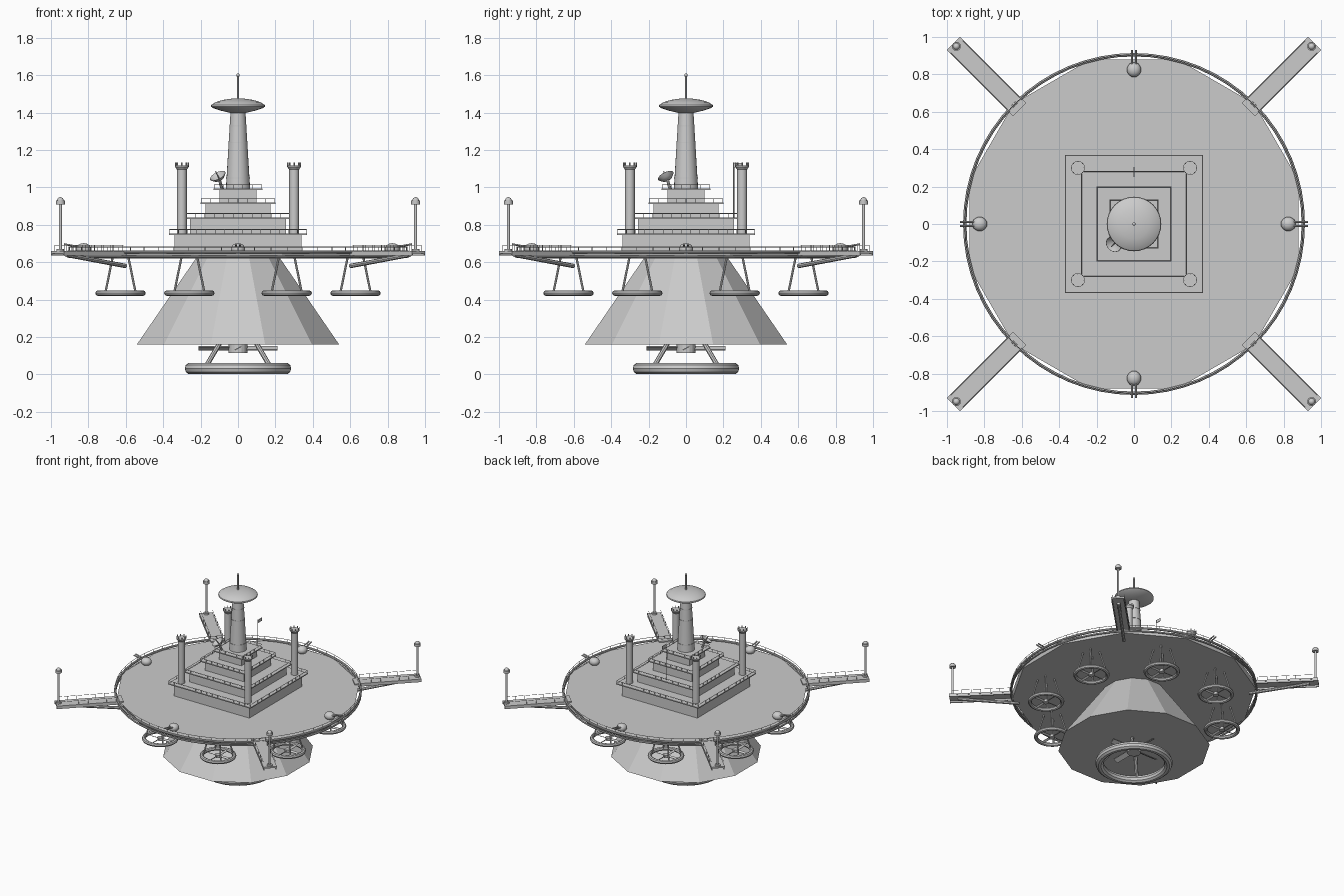
import bpy, bmesh, math
from math import pi, cos, sin
from mathutils import Vector, Matrix

cube = bpy.data.objects.get("Cube")
if cube:
    bpy.data.objects.remove(cube, do_unlink=True)

grey = bpy.data.materials.new("hull grey")
grey.use_nodes = True
COLOUR = (0.6, 0.6, 0.6, 1)
grey.diffuse_color = COLOUR
grey.node_tree.nodes["Principled BSDF"].inputs["Base Color"].default_value = COLOUR


def finish(name, bm, smooth=False):
    me = bpy.data.meshes.new(name)
    bmesh.ops.recalc_face_normals(bm, faces=bm.faces)
    bm.to_mesh(me)
    bm.free()
    ob = bpy.data.objects.new(name, me)
    bpy.context.collection.objects.link(ob)
    me.materials.append(grey)
    if smooth:
        bpy.ops.object.select_all(action='DESELECT')
        ob.select_set(True)
        bpy.context.view_layer.objects.active = ob
        bpy.ops.object.shade_smooth_by_angle(angle=math.radians(35))
    return ob


def box(bm, centre, size, rot=Matrix()):
    m = Matrix.Translation(centre) @ rot @ Matrix.Diagonal((*size, 1))
    bmesh.ops.create_cube(bm, size=1, matrix=m)


def rod(bm, a, b, r, r2=None, sides=8):
    a, b = Vector(a), Vector(b)
    d = b - a
    m = Matrix.Translation((a + b) / 2) @ d.to_track_quat('Z', 'Y').to_matrix().to_4x4()
    bmesh.ops.create_cone(bm, cap_ends=True, segments=sides, radius1=r,
                          radius2=r if r2 is None else r2, depth=d.length, matrix=m)


def ball(bm, centre, size, rot=Matrix()):
    m = Matrix.Translation(centre) @ rot @ Matrix.Diagonal((*size, 1))
    bmesh.ops.create_uvsphere(bm, u_segments=20, v_segments=12, radius=1, matrix=m)


def lathe(bm, profile, sides, turn=0, closed=False, m=Matrix()):
    rings = [[bm.verts.new(m @ Vector((r * cos(turn + 2 * pi * i / sides),
                                       r * sin(turn + 2 * pi * i / sides), z)))
              for i in range(sides)] for r, z in profile]
    pairs = list(zip(rings, rings[1:]))
    if closed:
        pairs.append((rings[-1], rings[0]))
    else:
        bm.faces.new(rings[0])
        bm.faces.new(rings[-1])
    for low, high in pairs:
        for i in range(sides):
            j = (i + 1) % sides
            bm.faces.new((low[i], low[j], high[j], high[i]))


def ring(bm, radius, tube, centre, sides=48, steps=10):
    prof = [(radius + tube * cos(2 * pi * k / steps), tube * sin(2 * pi * k / steps))
            for k in range(steps)]
    lathe(bm, prof, sides, closed=True, m=Matrix.Translation(centre))


def polar(r, a, z):
    return Vector((r * cos(a), r * sin(a), z))


def fan(bm, centre, radius, hub, chord, thick):
    # hub with four pitched blades
    c = Vector(centre)
    up = Vector((0, 0, hub * 0.5))
    rod(bm, c - up, c + up, hub, sides=16)
    for k in range(4):
        rot = Matrix.Rotation(k * pi / 2, 4, 'Z') @ Matrix.Rotation(0.5, 4, 'X')
        box(bm, c + polar(radius / 2, k * pi / 2, 0), (radius, chord, thick), rot)


# Twelve-sided deck and lower hull
bm = bmesh.new()
lathe(bm, [(0.90, 0.62), (0.91, 0.65)], 12, pi / 12)
finish("deck", bm)
bm = bmesh.new()
lathe(bm, [(0.56, 0.16), (0.23, 0.625)], 12, pi / 12)
finish("lower_hull", bm)

# Round rim and deck railing
bm = bmesh.new()
ring(bm, 0.905, 0.009, (0, 0, 0.655), 64, 8)
ring(bm, 0.905, 0.007, (0, 0, 0.63), 64, 8)
finish("deck_rim", bm, True)
bm = bmesh.new()
ring(bm, 0.905, 0.002, (0, 0, 0.682), 64, 4)
for i in range(64):
    a = 2 * pi * i / 64
    rod(bm, polar(0.905, a, 0.65), polar(0.905, a, 0.682), 0.002, sides=4)
finish("deck_railing", bm)

# Main thruster under the hull
bm = bmesh.new()
ring(bm, 0.253, 0.032, (0, 0, 0.032))
finish("main_thruster_ring", bm, True)
bm = bmesh.new()
fan(bm, (0, 0, 0.14), 0.21, 0.05, 0.04, 0.006)
for k in range(4):
    a = pi / 4 + k * pi / 2
    rod(bm, polar(0.14, a, 0.165), polar(0.24, a, 0.045), 0.013)
finish("main_thruster_fan", bm)

# Eight lift fans hung below the deck
rings, fans = bmesh.new(), bmesh.new()
for k in range(8):
    c = polar(0.68, pi / 8 + k * pi / 4, 0.435)
    ring(rings, 0.12, 0.015, c, 32, 8)
    fan(fans, c, 0.11, 0.022, 0.018, 0.004)
    for j in range(4):
        a = pi / 4 + j * pi / 2
        rod(fans, c + polar(0.115, a, 0), c + polar(0.06, a, 0.19), 0.006)
finish("lift_fan_rings", rings, True)
finish("lift_fans", fans)

# Four outrigger arms with braces, rails and lamp masts
arms, masts = bmesh.new(), bmesh.new()
for k in range(4):
    a = pi / 4 + k * pi / 2
    rot = Matrix.Rotation(a, 4, 'Z')
    box(arms, polar(1.115, a, 0.654), (0.5, 0.1, 0.012), rot)
    side = polar(1, a + pi / 2, 0)
    rod(arms, polar(0.85, a, 0.58), polar(1.3, a, 0.64), 0.012)
    for s in (-0.045, 0.045):
        box(arms, polar(1.115, a, 0.645) + side * s, (0.5, 0.008, 0.02), rot)
        rod(arms, polar(0.91, a, 0.69) + side * s, polar(1.34, a, 0.69) + side * s, 0.0015, sides=4)
        for i in range(7):
            p = polar(0.92 + i * 0.07, a, 0.655) + side * s
            rod(arms, p, p + Vector((0, 0, 0.035)), 0.0015, sides=4)
    rod(masts, polar(1.343, a, 0.66), polar(1.343, a, 0.925), 0.008, sides=12)
    rod(masts, polar(1.343, a, 0.655), polar(1.343, a, 0.672), 0.02, sides=16)
    rod(masts, polar(1.343, a, 0.91), polar(1.343, a, 0.93), 0.024, sides=16)
    ball(masts, polar(1.343, a, 0.93), (0.018, 0.018, 0.018))
finish("outrigger_arms", arms)
finish("lamp_masts", masts, True)

# Domed turrets with twin barrels
bm = bmesh.new()
for k in range(4):
    a = k * pi / 2
    ball(bm, polar(0.825, a, 0.67), (0.04, 0.038, 0.032), Matrix.Rotation(a, 4, 'Z'))
    for s in (-0.011, 0.011):
        off = polar(s, a + pi / 2, 0)
        rod(bm, polar(0.84, a, 0.68) + off, polar(0.93, a, 0.697) + off, 0.005)
finish("turrets", bm, True)

# Stepped superstructure: wall half-width, ledge half-width, bottom, top
walls, ledges, rails = bmesh.new(), bmesh.new(), bmesh.new()
for w, l, z0, z1 in [(0.34, 0.37, 0.65, 0.75), (0.257, 0.283, 0.75, 0.835),
                     (0.175, 0.2, 0.835, 0.915), (0.1, 0.13, 0.915, 0.99)]:
    box(walls, (0, 0, (z0 + z1) / 2), (2 * w, 2 * w, z1 - z0))
    box(ledges, (0, 0, z1), (2 * l, 2 * l, 0.008))
    for k in range(4):
        rot = Matrix.Rotation(k * pi / 2, 4, 'Z')
        e = l - 0.003
        rod(rails, rot @ Vector((-e, e, z1 + 0.025)), rot @ Vector((e, e, z1 + 0.025)), 0.002, sides=4)
        n = round(l / 0.025)
        for i in range(n):
            p = rot @ Vector((-e + 2 * e * i / n, e, z1))
            rod(rails, p, p + Vector((0, 0, 0.025)), 0.0015, sides=4)
finish("tier_walls", walls)
finish("tier_ledges", ledges)
finish("tier_railings", rails)

# Corner columns with flared, notched tops
bm = bmesh.new()
for k in range(4):
    c = polar(0.3 * 2 ** 0.5, pi / 4 + k * pi / 2, 0)
    lathe(bm, [(0.026, 0.75), (0.026, 1.095), (0.037, 1.11), (0.037, 1.118)], 16,
          m=Matrix.Translation(c))
    for i in range(8):
        rod(bm, c + polar(0.034, i * pi / 4, 1.115), c + polar(0.034, i * pi / 4, 1.132), 0.004, sides=4)
finish("corner_columns", bm, True)

# Tapered tower with bands
bm = bmesh.new()
lathe(bm, [(0.065, 0.99), (0.039, 1.42)], 24)
for z in (1.05, 1.24, 1.33):
    r = 0.065 - (z - 0.99) * 0.06 + 0.002
    rod(bm, (0, 0, z - 0.003), (0, 0, z + 0.003), r, sides=24)
finish("tower", bm, True)

# Saucer top and antenna
bm = bmesh.new()
lathe(bm, [(0.04, 1.398), (0.09, 1.41), (0.135, 1.425), (0.146, 1.433), (0.143, 1.441),
           (0.12, 1.456), (0.08, 1.468), (0.04, 1.474), (0.003, 1.476)], 32)
finish("saucer", bm, True)
bm = bmesh.new()
rod(bm, (0, 0, 1.47), (0, 0, 1.6), 0.006)
ball(bm, (0, 0, 1.6), (0.009, 0.009, 0.009))
finish("antenna", bm, True)

# Tilted signal dish on its stand
bm = bmesh.new()
aim = Vector((-0.4, -0.4, 0.8)).to_track_quat('Z', 'Y').to_matrix().to_4x4()
lathe(bm, [(0.008, -0.02), (0.03, -0.01), (0.046, 0.008), (0.044, 0.01), (0.028, -0.005),
           (0.004, -0.014)], 20, m=Matrix.Translation((-0.105, -0.105, 1.055)) @ aim)
rod(bm, (-0.085, -0.085, 0.99), (-0.1, -0.1, 1.045), 0.008)
rod(bm, (-0.1, -0.1, 1.045), (-0.12, -0.12, 1.085), 0.003)
finish("signal_dish", bm, True)

# Flag at the rear
bm = bmesh.new()
rod(bm, (0, 0.255, 0.835), (0, 0.255, 1.132), 0.003)
box(bm, (0, 0.28, 1.118), (0.003, 0.05, 0.025))
finish("flag", bm)
